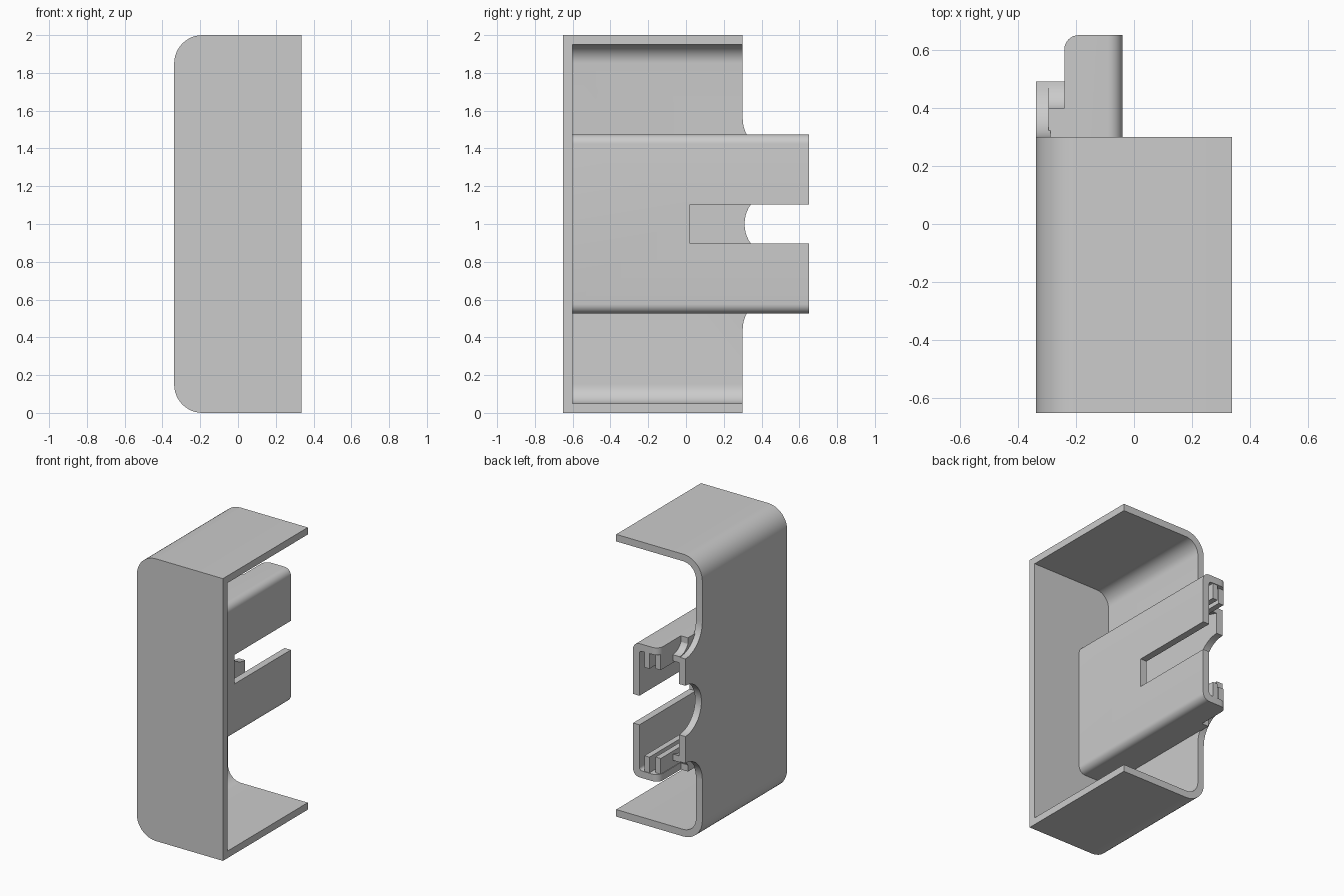
import bpy, bmesh, math
from mathutils import Vector

cube = bpy.data.objects.get("Cube")
if cube:
    bpy.data.objects.remove(cube)

MID = 1.0                      # height of the mirror plane
WALL = 0.05

grey = bpy.data.materials.new("plain grey")
grey.use_nodes = True
colour = (0.6, 0.6, 0.6, 1)
grey.diffuse_color = colour
grey.node_tree.nodes["Principled BSDF"].inputs["Base Color"].default_value = colour


def arc(cu, cv, r, start, end, n=12):
    """Points of a circular arc, angles in degrees."""
    steps = [math.radians(start + (end - start) * i / n) for i in range(n + 1)]
    return [(cu + r * math.cos(a), cv + r * math.sin(a)) for a in steps]


def flip(points):
    """Mirror a profile whose second coordinate is height."""
    return [(u, 2 * MID - v) for u, v in reversed(points)]


def prism(name, profile, axis, lo, hi):
    """Extrude a closed profile along one axis."""
    place = {"x": lambda u, v, t: (t, u, v),
             "y": lambda u, v, t: (u, t, v),
             "z": lambda u, v, t: (u, v, t)}[axis]
    bm = bmesh.new()
    face = bm.faces.new([bm.verts.new(place(u, v, lo)) for u, v in profile])
    moved = bmesh.ops.extrude_face_region(bm, geom=[face])["geom"]
    shift = Vector(place(0, 0, hi - lo))
    bmesh.ops.translate(bm, vec=shift, verts=[g for g in moved if isinstance(g, bmesh.types.BMVert)])
    bmesh.ops.recalc_face_normals(bm, faces=bm.faces)
    mesh = bpy.data.meshes.new(name)
    bm.to_mesh(mesh)
    bm.free()
    mesh.materials.append(grey)
    obj = bpy.data.objects.new(name, mesh)
    bpy.context.collection.objects.link(obj)
    return obj


def rect(u0, u1, v0, v1):
    return [(u0, v0), (u1, v0), (u1, v1), (u0, v1)]


def cut(target, *cutters):
    """Subtract the cutters, apply, then remove them."""
    bpy.context.view_layer.objects.active = target
    for c in cutters:
        c.hide_render = True
        mod = target.modifiers.new("cut", "BOOLEAN")
        mod.operation, mod.solver, mod.object = "DIFFERENCE", "EXACT", c
        bpy.ops.object.modifier_apply(modifier=mod.name)
        bpy.data.objects.remove(c)


def smooth(obj):
    bpy.ops.object.select_all(action="DESELECT")
    obj.select_set(True)
    bpy.context.view_layer.objects.active = obj
    bpy.ops.object.shade_smooth_by_angle(angle=math.radians(30))


# Housing: rounded outer block, hollowed, open at the back and one side
def housing_outline(inset, side):
    low = [(side, inset)]
    corner = arc(-0.188, 0.15, 0.15 - inset, 270, 180)
    half = low + corner
    return half + flip(half)


housing = prism("housing", housing_outline(0, 0.337), "y", -0.65, 0.49)
hollow = prism("hollow_cutter", housing_outline(WALL, 0.6), "y", -0.6, 0.8)

# Back edge trimmed to leave a tab with concave shoulders and a round notch
shoulder = [(0.3, 2.2)] + arc(0.49, 1.56, 0.19, 180, 270) + [(0.7, 1.37), (0.7, 2.2)]
notch = arc(0.49, MID, 0.18, 0, 360, 48)[:-1]
cut(housing, hollow,
    prism("upper_trim", shoulder, "x", -0.6, 0.6),
    prism("lower_trim", flip(shoulder), "x", -0.6, 0.6),
    prism("notch_cutter", notch, "x", -0.6, 0.6))
smooth(housing)

# Inner carrier: a U channel joined to the housing wall
top = 1.474
outer = [(-0.295, top)] + arc(-0.09, top - 0.05, 0.05, 90, 0, 8)
inner = [(-0.295, top - WALL)] + arc(-0.11, top - WALL - 0.02, 0.02, 90, 0, 4)
channel = outer + flip(outer) + list(reversed(inner + flip(inner)))
carrier = prism("carrier", channel, "y", -0.61, 0.65)
slot = prism("slot_cutter", rect(0.02, 0.8, 0.898, 1.104), "x", -0.2, 0.1)
free_edge = [(-0.4, 0.8), (-0.4, 0.4), (-0.24, 0.4)] + arc(-0.19, 0.6, 0.05, 180, 90, 8) + [(-0.19, 0.8)]
cut(carrier, slot, prism("edge_cutter", free_edge, "z", 0.2, 1.8))
smooth(carrier)

# Curled lips between the carrier flanges and the tab
lip = [(0.28, top - 0.002)] + arc(0.49, top, 0.1, 180, 270) + [(0.49, 1.33)]
lip += [(0.42, 1.35), (0.36, 1.42), (0.28, 1.425)]

# Paired guide rails running along the inside of each flange
rail_spans = {"inner": (-0.165, -0.125), "outer": (-0.236, -0.196)}
for side, mirror in (("upper", list), ("lower", flip)):
    smooth(prism(side + "_lip", mirror(lip), "x", -0.295, -0.24))
    for label, (x0, x1) in rail_spans.items():
        profile = mirror(rect(x0, x1, 1.313, 1.43))
        prism(f"{side}_{label}_rail", profile, "y", -0.61, 0.645 if label == "inner" else 0.62)
